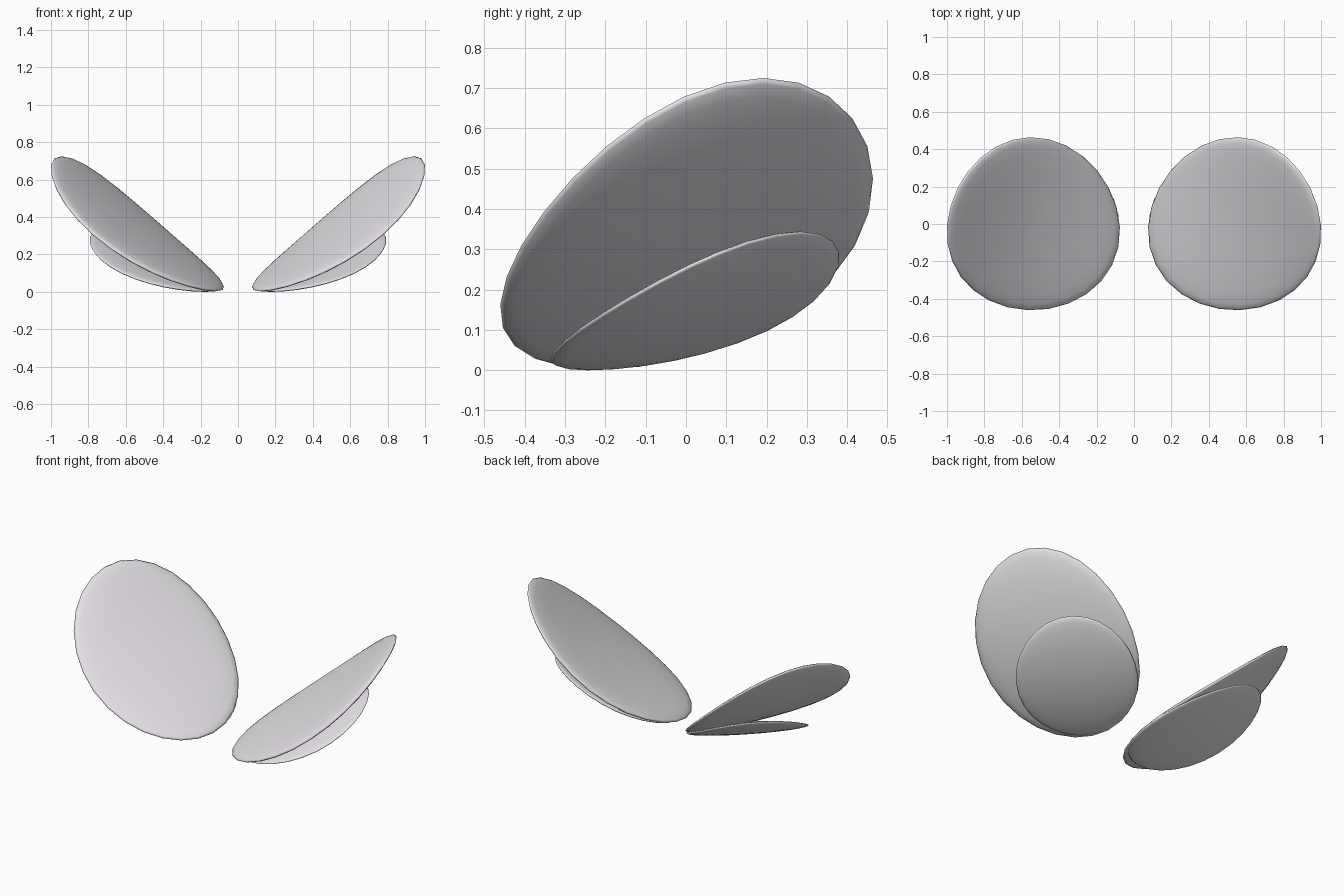
import bpy
from math import radians

if "Cube" in bpy.data.objects:
    bpy.data.objects.remove(bpy.data.objects["Cube"])

# Pale pearly lavender-grey
pearl = bpy.data.materials.new("pearl")
pearl.diffuse_color = (0.78, 0.75, 0.79, 1)
pearl.use_nodes = True
pearl.node_tree.nodes["Principled BSDF"].inputs["Base Color"].default_value = pearl.diffuse_color


def wing(name, side, center, radii, sag, tilt, heading):
    """Thin ellipsoid bowed along its length, rising by tilt towards heading (degrees)."""
    bpy.ops.mesh.primitive_uv_sphere_add(segments=28, ring_count=16, radius=1)
    ob = bpy.context.object
    ob.name = name
    # Scale, then let the middle sag below the root and tip
    for v in ob.data.vertices:
        x, y, z = v.co
        v.co = (radii[0] * x, radii[1] * y, radii[2] * z + sag * (x * x - 1))
    azimuth = heading if side > 0 else 180 - heading
    ob.rotation_euler = (0, radians(-tilt), radians(azimuth))
    ob.location = (side * center[0], center[1], center[2])
    ob.data.materials.append(pearl)
    bpy.ops.object.shade_smooth()
    return ob


for side, label in ((1, "right"), (-1, "left")):
    # Large upper wing
    wing(f"upper_wing_{label}", side, (0.53, -0.014, 0.364),
         (0.586, 0.4625, 0.04), 0.07, 38.0, 26.5)
    # Smaller, flatter lower wing tucked underneath
    wing(f"lower_wing_{label}", side, (0.43, 0.017, 0.173),
         (0.41, 0.343, 0.027), 0.04, 24.6, 45.8)
